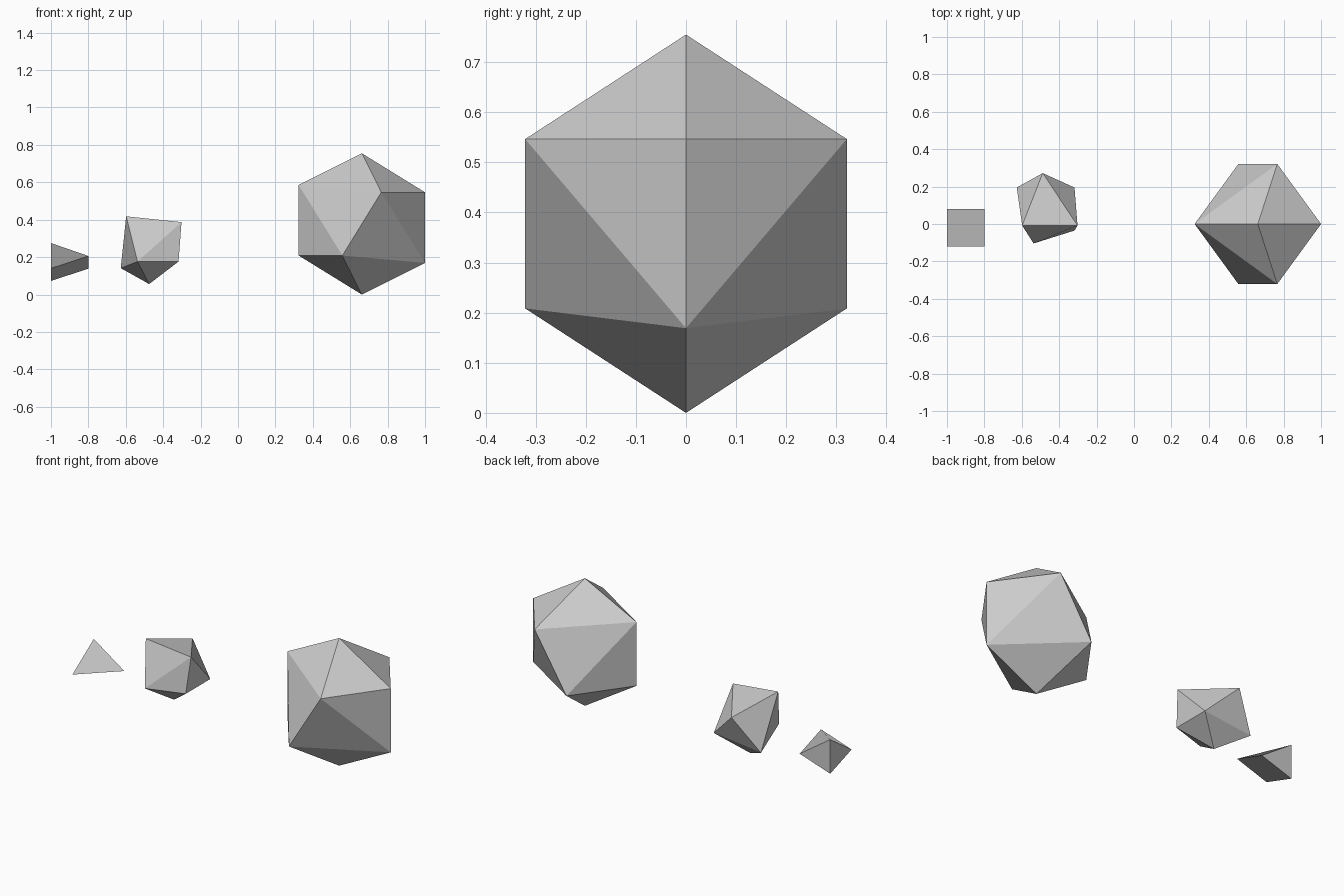
import bpy, bmesh

if "Cube" in bpy.data.objects:
    bpy.data.objects.remove(bpy.data.objects["Cube"])


def finish(bm, name, location):
    bmesh.ops.recalc_face_normals(bm, faces=bm.faces[:])
    mesh = bpy.data.meshes.new(name)
    bm.to_mesh(mesh)
    bm.free()
    obj = bpy.data.objects.new(name, mesh)
    obj.location = location
    bpy.context.collection.objects.link(obj)
    return obj


def hull_rock(name, points, location=(0, 0, 0)):
    """Convex faceted rock wrapped around a few corner points."""
    bm = bmesh.new()
    for p in points:
        bm.verts.new(p)
    bmesh.ops.convex_hull(bm, input=bm.verts[:])
    return finish(bm, name, location)


# Large rock: point-symmetric, so half the corners are mirrored through its centre
half = [(0, 0, 0.3775), (-0.338, 0, 0.2085), (0.338, 0, 0.169),
        (0.104, 0.321, 0.169), (0.104, -0.321, 0.169)]
hull_rock("large_rock", half + [tuple(-c for c in p) for p in half],
          (0.662, 0, 0.3775))

# Medium rock: irregular eight-cornered stone
hull_rock("medium_rock", [
    (-0.598, -0.008, 0.418), (-0.302, -0.008, 0.387),
    (-0.318, -0.035, 0.176), (-0.537, -0.104, 0.176),
    (-0.627, 0.195, 0.141), (-0.475, 0.080, 0.056),
    (-0.488, 0.272, 0.342), (-0.318, 0.195, 0.176)])

# Small chip: square from above, with a ridge running corner to corner
bm = bmesh.new()
peak, foot, left, right, tip = [bm.verts.new(p) for p in (
    (-1, 0.08, 0.275), (-1, 0.08, 0.073), (-1, -0.12, 0.14),
    (-0.8, 0.08, 0.138), (-0.8, -0.12, 0.206))]
for face in ((peak, left, tip, right), (foot, right, tip, left),
             (peak, foot, left), (peak, right, foot)):
    bm.faces.new(face)
finish(bm, "small_rock", (0, 0, 0))
